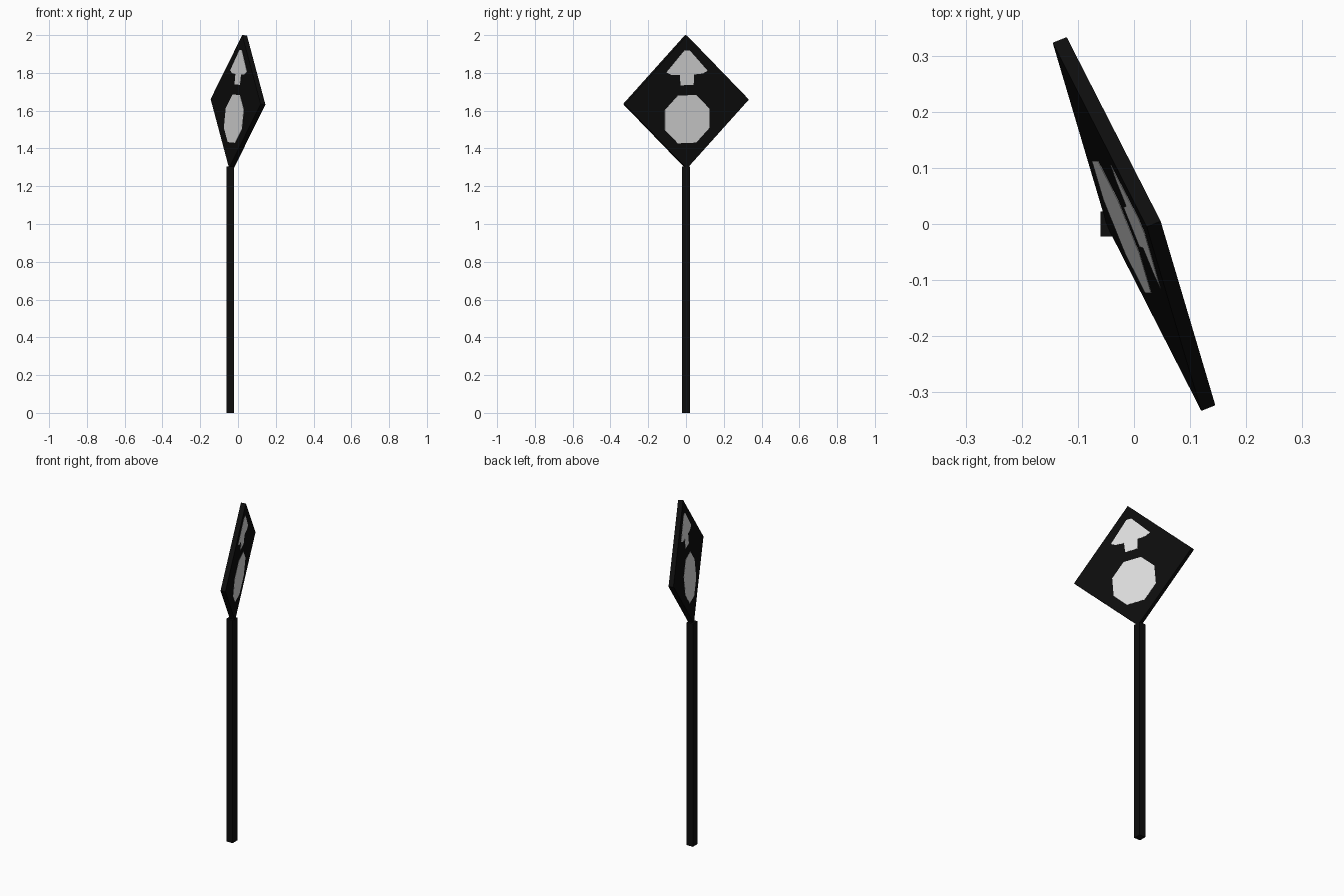
import bpy, bmesh, math
from mathutils import Vector, Matrix

if "Cube" in bpy.data.objects:
    bpy.data.objects.remove(bpy.data.objects["Cube"])

def material(name, v):
    m = bpy.data.materials.new(name)
    m.diffuse_color = (v, v, v, 1)
    m.use_nodes = True
    m.node_tree.nodes["Principled BSDF"].inputs["Base Color"].default_value = m.diffuse_color
    return m

black = material("black", 0.004)
grey = material("light grey", 0.75)

def prism(name, outline, z0, z1, mat, matrix=Matrix()):
    """Extrude a flat outline from z0 to z1 in the local frame."""
    bm = bmesh.new()
    face = bm.faces.new([bm.verts.new((x, y, z0)) for x, y in outline])
    ext = bmesh.ops.extrude_face_region(bm, geom=[face])["geom"]
    bmesh.ops.translate(bm, vec=(0, 0, z1 - z0),
                        verts=[v for v in ext if isinstance(v, bmesh.types.BMVert)])
    bmesh.ops.recalc_face_normals(bm, faces=bm.faces)
    bm.transform(matrix)
    me = bpy.data.meshes.new(name)
    bm.to_mesh(me)
    bm.free()
    me.materials.append(mat)
    ob = bpy.data.objects.new(name, me)
    bpy.context.collection.objects.link(ob)
    return ob

# post
prism("post", [(-0.06, -0.022), (-0.02, -0.022), (-0.02, 0.022), (-0.06, 0.022)],
      0, 1.305, black)

# tilted frame of the sign: side, up and normal directions
up = Vector((0.035, 0, 0.352)).normalized()
side = Vector((0.1325, -0.328, -0.0125))
side = (side - up * side.dot(up)).normalized()
frame = Matrix((side, up, side.cross(up))).transposed().to_4x4()
frame.translation = (0, 0, 1.647)

# diamond board
R, H = 0.354, 0.0135
prism("sign_board", [(R, 0), (0, R), (-R, 0), (0, -R)], -H, H, black, frame)

# painted octagon and arrow on both faces
r = 0.127 / math.cos(math.pi / 8)
octagon = [(r * math.cos(a), r * math.sin(a) - 0.091)
           for a in (math.pi / 8 + i * math.pi / 4 for i in range(8))]
half = [(0.038, 0.09), (0.04, 0.145), (0.09, 0.148), (0.118, 0.162), (0.015, 0.275)]
arrow = half + [(-x, y) for x, y in reversed(half)]
for label, s in (("right", -1), ("left", 1)):
    for part, shape in (("octagon", octagon), ("arrow", arrow)):
        prism(f"{part}_{label}", shape, s * (H - 0.001), s * (H + 0.001), grey, frame)
